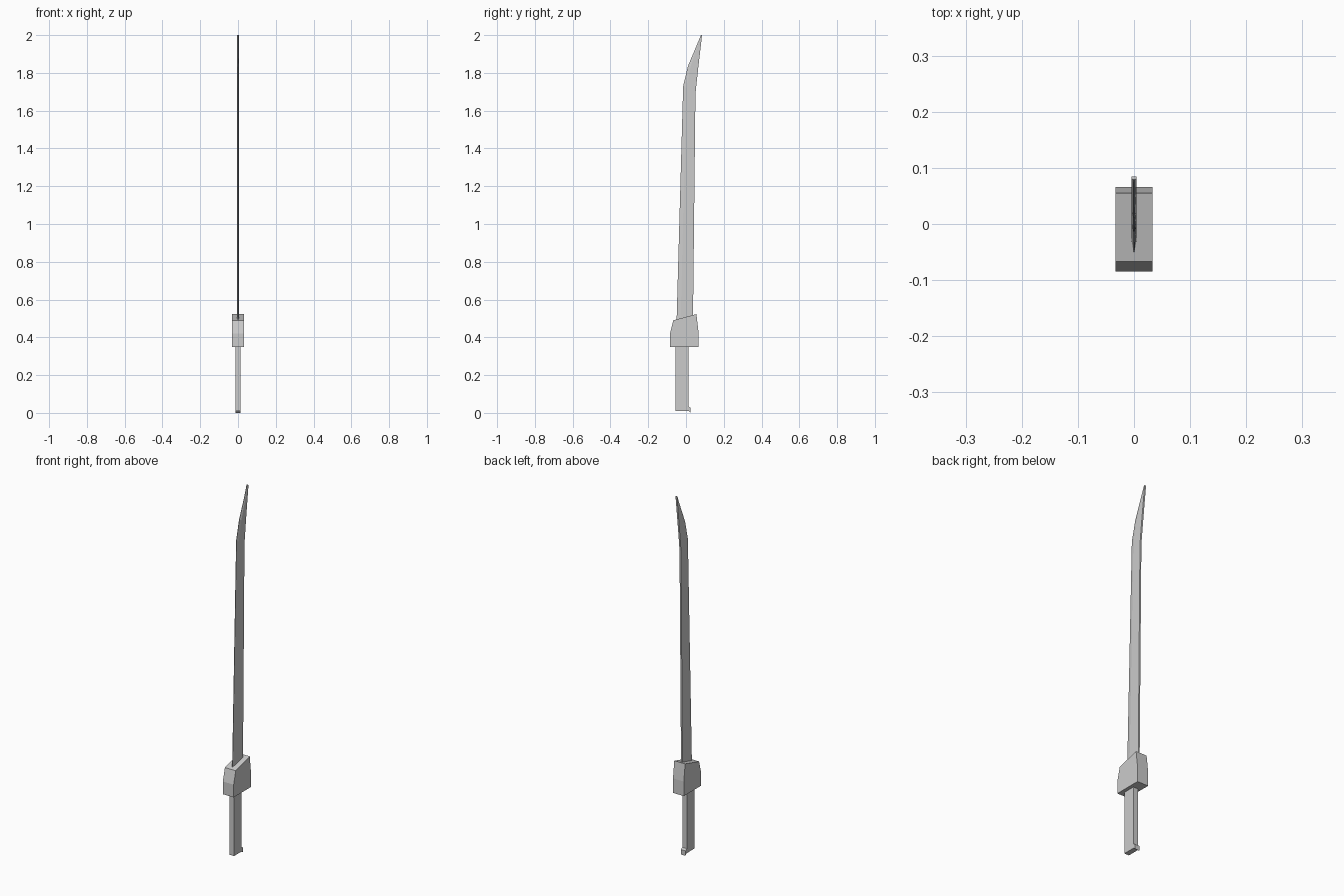
import bpy

if "Cube" in bpy.data.objects:
    bpy.data.objects.remove(bpy.data.objects["Cube"])

def add_mesh(name, verts, faces):
    me = bpy.data.meshes.new(name)
    me.from_pydata(verts, [], faces)
    me.update()
    ob = bpy.data.objects.new(name, me)
    bpy.context.collection.objects.link(ob)
    return ob

def extrude_profile(name, profile, half):
    """Extrude a counter-clockwise (y, z) outline across x."""
    n = len(profile)
    verts = [(s * half, y, z) for s in (-1, 1) for y, z in profile]
    faces = [tuple(reversed(range(n))), tuple(range(n, 2 * n))]
    faces += [(i, (i + 1) % n, n + (i + 1) % n, n + i) for i in range(n)]
    return add_mesh(name, verts, faces)

# Grip with a small hooked pommel at the back
extrude_profile("grip", [(-0.055, 0.01), (0.014, 0.01), (0.025, 0.0), (0.025, 0.027),
                         (0.012, 0.034), (0.012, 0.355), (-0.055, 0.355)], 0.014)

# Chunky guard with sloped top
extrude_profile("guard", [(-0.085, 0.35), (0.066, 0.35), (0.066, 0.43), (0.055, 0.523),
                          (-0.067, 0.49), (-0.085, 0.42)], 0.033)

# Blade: stations of cutting edge and spine as (y, z) pairs
stations = [((-0.05, 0.48), (0.037, 0.50)),
            ((-0.015, 1.73), (0.05, 1.69)),
            ((0.010, 1.835), (0.064, 1.82)),
            ((0.079, 2.0), (0.085, 2.0))]
verts, faces = [], []
for (ey, ez), (sy, sz) in stations:
    ry, rz = ey + (sy - ey) * 0.25, ez + (sz - ez) * 0.25  # bevel ridge
    verts += [(-0.001, ey, ez), (0.001, ey, ez), (0.0045, ry, rz),
              (0.0045, sy, sz), (-0.0045, sy, sz), (-0.0045, ry, rz)]
for k in range(len(stations) - 1):
    a = k * 6
    for i in range(6):
        j = (i + 1) % 6
        faces.append((a + i, a + j, a + 6 + j, a + 6 + i))
last = 6 * (len(stations) - 1)
faces += [tuple(reversed(range(6))), tuple(range(last, last + 6))]
add_mesh("blade", verts, faces)
